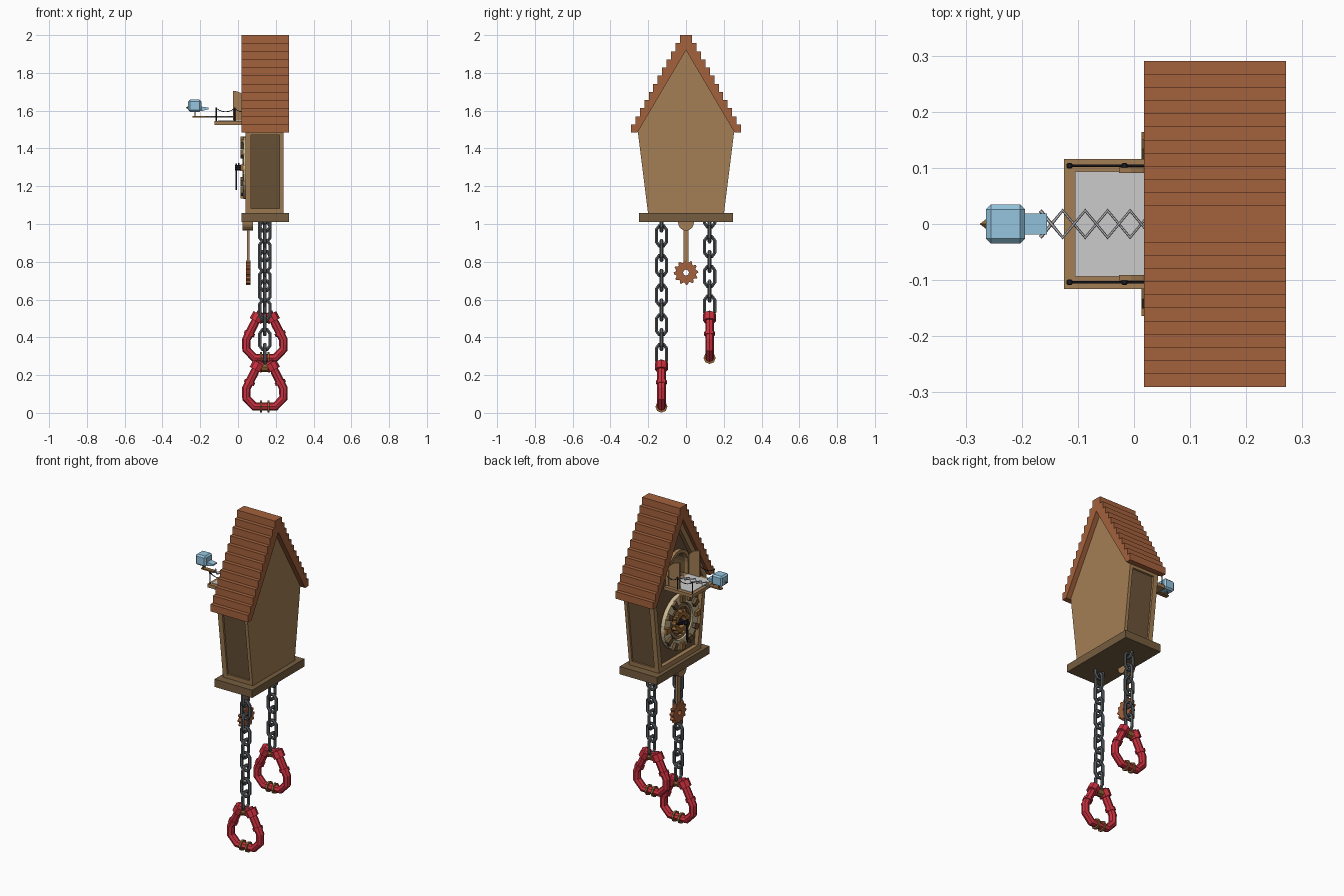
import bpy, bmesh
from math import sin, cos, pi
from mathutils import Vector

if "Cube" in bpy.data.objects:
    bpy.data.objects.remove(bpy.data.objects["Cube"])

def mat(name, r, g, b):
    m = bpy.data.materials.new(name)
    m.diffuse_color = (r, g, b, 1)
    m.use_nodes = True
    m.node_tree.nodes["Principled BSDF"].inputs["Base Color"].default_value = m.diffuse_color
    return m

WOOD = mat("light_wood", .37, .21, .09)
DARK = mat("dark_wood", .15, .09, .04)
ROOF = mat("roof_wood", .37, .12, .045)
RED = mat("red", .60, .03, .05)
BLUE = mat("blue", .30, .56, .74)
STEEL = mat("steel", .10, .11, .12)
BLACK = mat("black", .015, .015, .02)
CREAM = mat("cream", .62, .50, .30)
BRASS = mat("brass", .30, .14, .04)

def finish(name, bm, m):
    bmesh.ops.recalc_face_normals(bm, faces=bm.faces)
    me = bpy.data.meshes.new(name)
    bm.to_mesh(me)
    bm.free()
    o = bpy.data.objects.new(name, me)
    bpy.context.collection.objects.link(o)
    if m:
        me.materials.append(m)
    return o

def place(p, d, axis):
    # 2D profile point + depth: axis x -> (y,z), axis y -> (x,z)
    return (d, p[0], p[1]) if axis == 'x' else (p[0], d, p[1])

def prism(name, pts, d0, d1, m, axis='x'):
    bm = bmesh.new()
    a = [bm.verts.new(place(p, d0, axis)) for p in pts]
    b = [bm.verts.new(place(p, d1, axis)) for p in pts]
    bm.faces.new(a)
    bm.faces.new(b[::-1])
    for i in range(len(pts)):
        j = (i + 1) % len(pts)
        bm.faces.new((a[i], a[j], b[j], b[i]))
    return finish(name, bm, m)

def ring(name, outer, inner, d0, d1, m):
    # flat frame between two loops with equal point counts, facing x
    bm = bmesh.new()
    loops = [[bm.verts.new(place(p, d, 'x')) for p in pts]
             for pts, d in ((outer, d0), (outer, d1), (inner, d1), (inner, d0))]
    n = len(outer)
    for k in range(4):
        a, b = loops[k], loops[(k + 1) % 4]
        for i in range(n):
            j = (i + 1) % n
            bm.faces.new((a[i], a[j], b[j], b[i]))
    return finish(name, bm, m)

def box(name, x, y, z, m, bevel=0):
    bm = bmesh.new()
    bmesh.ops.create_cube(bm, size=1)
    for v in bm.verts:
        v.co = [(r[0] + r[1]) / 2 + c * (r[1] - r[0]) for r, c in zip((x, y, z), v.co)]
    if bevel:
        bmesh.ops.bevel(bm, geom=bm.edges[:], offset=bevel, segments=1, affect='EDGES')
    return finish(name, bm, m)

def tube(name, pts, r, m, closed=False, res=1):
    cu = bpy.data.curves.new(name, 'CURVE')
    cu.dimensions = '3D'
    cu.bevel_depth, cu.bevel_resolution, cu.use_fill_caps = r, res, True
    s = cu.splines.new('POLY')
    s.points.add(len(pts) - 1)
    for p, c in zip(s.points, pts):
        p.co = (*c, 1)
    s.use_cyclic_u = closed
    tmp = bpy.data.objects.new(name + "_path", cu)
    bpy.context.collection.objects.link(tmp)
    dg = bpy.context.evaluated_depsgraph_get()
    me = bpy.data.meshes.new_from_object(tmp.evaluated_get(dg))
    bpy.data.objects.remove(tmp)
    for p in me.polygons:
        p.use_smooth = False
    me.materials.clear()
    me.materials.append(m)
    o = bpy.data.objects.new(name, me)
    bpy.context.collection.objects.link(o)
    return o

def circle(r, n, cy=0, cz=0):
    return [(cy + r * cos(2 * pi * i / n), cz + r * sin(2 * pi * i / n)) for i in range(n)]

def gear(r0, r1, teeth, cz):
    n = teeth * 4
    return [((r1 if i % 4 < 2 else r0) * cos(2 * pi * i / n),
             cz + (r1 if i % 4 < 2 else r0) * sin(2 * pi * i / n)) for i in range(n)]

def mirrored(half):
    return half + [(-a, b) for a, b in reversed(half) if abs(a) > 1e-6]

def arch(r, z0, z1, n=10):
    return [(r, z0)] + [(r * cos(pi * i / n), z1 + r * sin(pi * i / n)) for i in range(n + 1)] + [(-r, z0)]

# body: core with a doorway recess, front frame, back panel, side posts and rails
core = prism("body_core", [(-.19, 1.05), (.19, 1.05), (.242, 1.49), (0, 1.90), (-.242, 1.49)], .065, .225, DARK)
cutter = prism("doorway_cutter", arch(.085, 1.55, 1.62), .0, .18, None)
mod = core.modifiers.new("doorway", 'BOOLEAN')
mod.operation, mod.object, mod.solver = 'DIFFERENCE', cutter, 'EXACT'
bpy.context.view_layer.objects.active = core
bpy.ops.object.modifier_apply(modifier="doorway")
bpy.data.objects.remove(cutter)
house = [(-.20, 1.05), (.20, 1.05), (.255, 1.49), (0, 1.923), (-.255, 1.49)]
ring("front_frame", house, [(-.172, 1.085), (.172, 1.085), (.224, 1.48), (0, 1.86), (-.224, 1.48)], .04, .07, WOOD)
prism("back_panel", house, .22, .24, WOOD)
for s in (-1, 1):
    prism("side_bottom_rail", [(s * .18, 1.05), (s * .20, 1.05), (s * .2035, 1.083), (s * .18, 1.083)], .065, .225, WOOD)
    prism("side_top_rail", [(s * .23, 1.47), (s * .2525, 1.47), (s * .255, 1.49), (s * .23, 1.49)], .065, .225, WOOD)
box("base", (.018, .27), (-.25, .25), (1.01, 1.057), mat("base_wood", .18, .11, .05))

# stepped shingle roof
half = []
for i in range(12):
    y, z = .033 + i * .0234, 2 - i * .043
    half += [(y, z), (y, z - .043)]
half += [(.257, 1.484)]
prism("shingle_roof", mirrored(half + [(0, 1.92)]), .018, .271, ROOF)

# doorway surround and open doors
ring("doorway_trim", arch(.105, 1.55, 1.62), arch(.085, 1.55, 1.62), .045, .07, WOOD)
for s in (-1, 1):
    arc = [(.057 - .084 * (1 - cos(pi / 2 * i / 6)), 1.62 + .085 * sin(pi / 2 * i / 6)) for i in range(7)]
    prism("door", [(-.027, 1.548), (.057, 1.548)] + arc, s * .091, s * .101, WOOD, 'y')

# balcony with posts and sagging ropes
box("balcony", (-.125, .07), (-.116, .116), (1.525, 1.545), WOOD)
box("balcony_floor", (-.105, .07), (-.094, .094), (1.535, 1.548), None)
for s in (-1, 1):
    for x in (-.115, -.017):
        tube("railing_post", [(x, s * .104, 1.54), (x, s * .104, 1.615)], .003, BLACK)
        box("post_cap", (x - .005, x + .005), (s * .104 - .005, s * .104 + .005), (1.608, 1.618), BLACK, .002)
    for a, b in ((-.115, -.017), (-.017, .06)):
        tube("railing_rope", [(a + (b - a) * t / 6, s * .104, 1.612 - .018 * (1 - (t / 3 - 1) ** 2))
                              for t in range(7)], .0022, BLACK)

# scissor arm: two crossing zigzags
for s in (-1, 1):
    tube("scissor_arm", [(-.167 + i * .04, s * .024 * (-1) ** i, 1.568 + s * .002) for i in range(8)], .0035, None)
box("bird_stand", (-.24, -.16), (-.012, .012), (1.564, 1.571), BRASS)

# bird
box("bird_head", (-.264, -.194), (-.035, .035), (1.594, 1.658), BLUE, .009)
prism("bird_tail", [(-.196, 1.597), (-.155, 1.608), (-.155, 1.616), (-.196, 1.622)], -.019, .019, BLUE, 'y')
for s in (-1, 1):
    tube("bird_leg", [(-.228, s * .01, 1.568), (-.228, s * .01, 1.6)], .003, BRASS)
bm = bmesh.new()
ring4 = [bm.verts.new((-.262, y, 1.617 + z)) for y, z in ((.01, 0), (0, .01), (-.01, 0), (0, -.01))]
tip = bm.verts.new((-.275, 0, 1.615))
bm.faces.new(ring4)
for i in range(4):
    bm.faces.new((ring4[i], ring4[(i + 1) % 4], tip))
finish("beak", bm, BRASS)

# dial with hour markers, gears and hands
DZ = 1.298
prism("dial_plate", circle(.15, 32, 0, DZ), .05, .07, DARK)
ring("dial_ring", circle(.165, 32, 0, DZ), circle(.108, 32, 0, DZ), .03, .055, CREAM)
for k in range(12):
    a = pi * k / 6
    u, v = Vector((sin(a), cos(a))), Vector((cos(a), -sin(a)))
    c = Vector((0, DZ))
    prism("hour_marker", [c + u * r + v * w for r, w in ((.122, -.013), (.164, -.017), (.164, .017), (.122, .013))],
          .013, .035, DARK if k % 3 else BRASS)
ring("dial_gear", gear(.058, .07, 12, DZ), circle(.035, 48, 0, DZ), .025, .05, BRASS)
ring("dial_inner_ring", circle(.1, 24, 0, DZ), circle(.085, 24, 0, DZ), .035, .055, WOOD)
prism("hand_hub", circle(.014, 8, 0, DZ), -.015, .06, BLACK)
prism("minute_hand", [(-.007, 1.32), (.007, 1.32), (.009, 1.21), (0, 1.18), (-.009, 1.21)], -.012, -.005, BLACK)
prism("hour_hand", [(0, DZ - .009), (.07, DZ + .012), (.09, DZ + .026), (.06, DZ + .026), (0, DZ + .009)], 0, .007, BLACK)

# pendulum
prism("pendulum_mount", [(.042 * cos(pi * i / 10), 1.01 - .045 * sin(pi * i / 10)) for i in range(11)], .025, .08, WOOD)
box("pendulum_rod", (.048, .06), (-.014, .014), (.79, 1.0), WOOD)
ring("pendulum_gear", gear(.054, .065, 12, .743), circle(.015, 48, 0, .743), .042, .066, ROOF)

# chains of alternating octagonal links, each with a handle
CX = .142
outline = [(.027, .032), (.027, -.032), (.012, -.053), (-.012, -.053), (-.027, -.032), (-.027, .032), (-.012, .053), (.012, .053)]

def weight(y, z0, top, count, first):
    for i in range(count):
        z = top - i * .0785
        tube("chain_link", [(CX, y + a, z + b) if (i + first) % 2 == 0 else (CX + a, y, z + b)
                            for a, b in outline], .010, STEEL, True)
    path = mirrored([(0, .243), (.032, .262), (.055, .215), (.098, .13), (.098, .078), (.055, .033)])
    tube("handle", [(CX + a, y, z0 + b) for a, b in path], .023, RED, True, 2)
    for s in (-1, 1):
        for nm, a, b, r, m in (("handle_top_collar", (.05, .228), (.03, .265), .034, RED),
                               ("handle_side_collar", (.085, .153), (.078, .170), .029, RED),
                               ("handle_bottom_collar", (.014, .033), (.026, .033), .032, BRASS)):
            tube(nm, [(CX + s * p[0], y, z0 + p[1]) for p in (a, b)], r, m, False, 2)
    tube("handle_pin", [(CX - .018, y, z0 + .243), (CX + .018, y, z0 + .243)], .026, BRASS, False, 2)

weight(-.13, 0, 1.016, 10, 1)
weight(.125, .258, 1.037, 7, 0)
